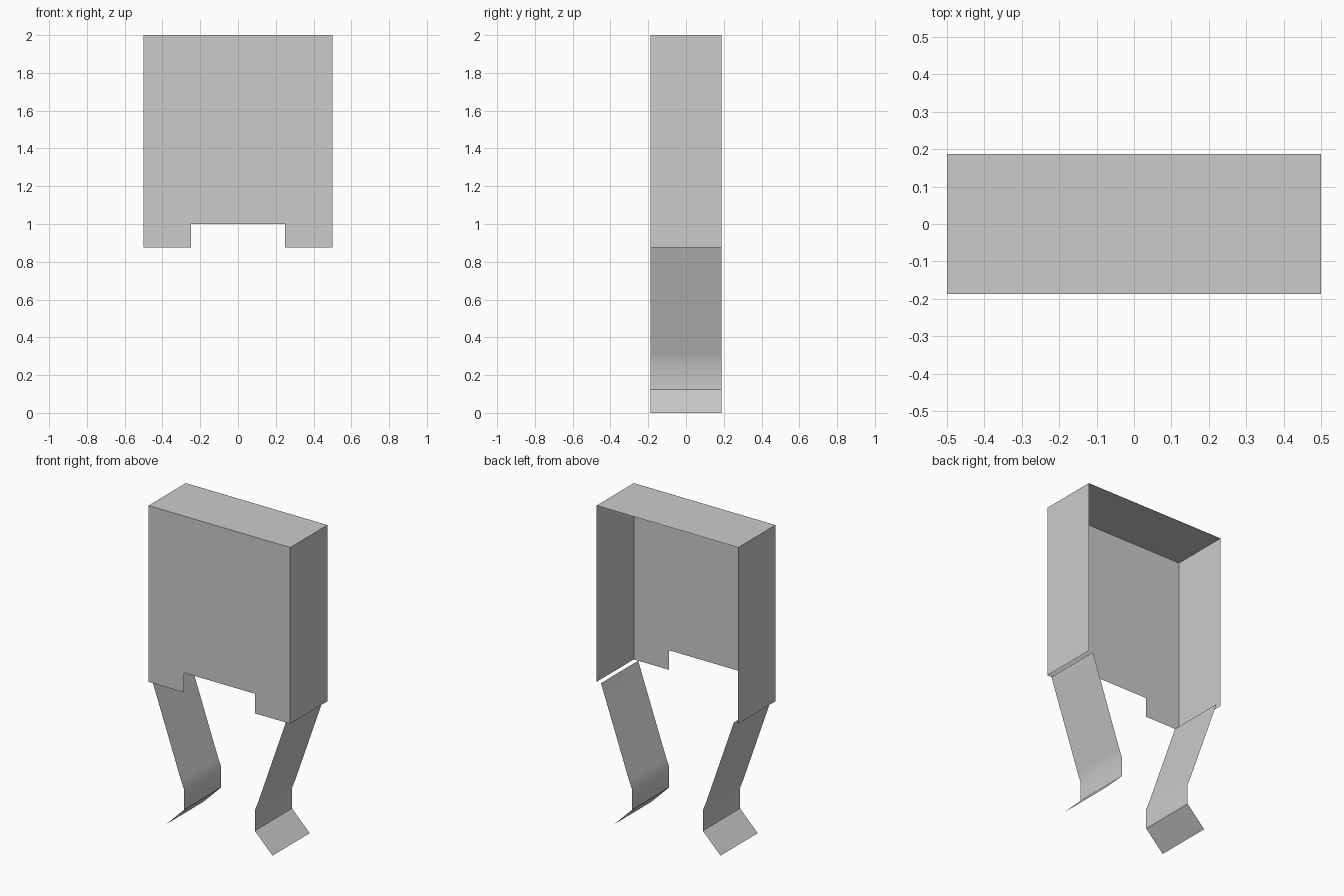
import bpy
import bmesh
import math

DEPTH = 0.1875      # half depth of every folded strip
HEM = 0.875         # lower edge of the shell

if "Cube" in bpy.data.objects:
    bpy.data.objects.remove(bpy.data.objects["Cube"], do_unlink=True)

grey = bpy.data.materials.new("plain grey")
grey.use_nodes = True
colour = (0.6, 0.6, 0.6, 1)
grey.diffuse_color = colour
grey.node_tree.nodes["Principled BSDF"].inputs["Base Color"].default_value = colour


def finish(name, bm):
    """Turn a bmesh into a named object, smooth across shallow bends."""
    mesh = bpy.data.meshes.new(name)
    bm.to_mesh(mesh)
    bm.free()
    mesh.materials.append(grey)
    obj = bpy.data.objects.new(name, mesh)
    bpy.context.collection.objects.link(obj)
    bpy.ops.object.select_all(action='DESELECT')
    obj.select_set(True)
    bpy.context.view_layer.objects.active = obj
    bpy.ops.object.shade_smooth_by_angle(angle=math.radians(30))
    return obj


def folded_sheet(name, path):
    """Sweep an (x, z) path through the depth as a thin sheet."""
    bm = bmesh.new()
    rows = [[bm.verts.new((x, y, z)) for y in (-DEPTH, DEPTH)] for x, z in path]
    for (a, b), (c, d) in zip(rows, rows[1:]):
        bm.faces.new((a, b, d, c))
    return finish(name, bm)


# Top and sides, open at the back and underneath
folded_sheet("top_and_sides", [(0.5, HEM), (0.5, 2), (-0.5, 2), (-0.5, HEM)])

# Front panel with a notch in its lower edge
half = [(0.25, 1), (0.25, HEM), (0.5, HEM), (0.5, 2)]
outline = half + [(-x, z) for x, z in reversed(half)]
bm = bmesh.new()
bm.faces.new([bm.verts.new((x, -DEPTH, z)) for x, z in outline])
finish("front_panel", bm)

# Bent legs with turned-out feet
leg = [(0.375, 0), (0.25, 0.125), (0.25, 0.255), (0.272, 0.31), (0.469, HEM)]
folded_sheet("left_leg", leg)
folded_sheet("right_leg", [(-x, z) for x, z in reversed(leg)])
